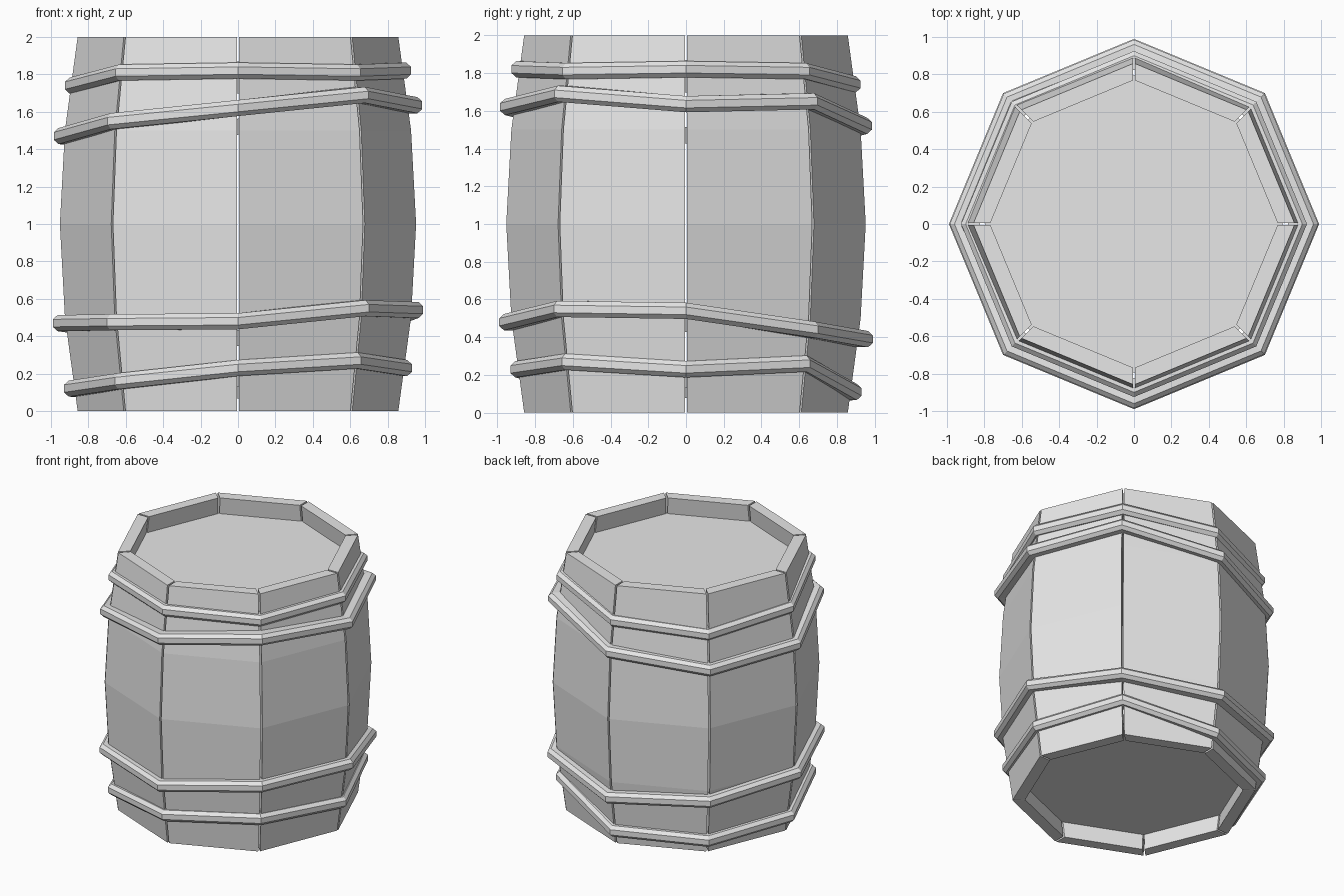
import bpy
import bmesh
from math import cos, sin, radians
from mathutils import Vector

cube = bpy.data.objects.get("Cube")
if cube:
    bpy.data.objects.remove(cube, do_unlink=True)

SIDES = 8
STEP = 360 / SIDES
GAP = 0.007

grey = bpy.data.materials.new("plain_grey")
grey.use_nodes = True
grey.diffuse_color = (0.8, 0.8, 0.8, 1)
grey.node_tree.nodes["Principled BSDF"].inputs["Base Color"].default_value = (0.8, 0.8, 0.8, 1)


def polar(radius, angle, z):
    a = radians(angle)
    return Vector((radius * cos(a), radius * sin(a), z))


def loft(name, rings, closed=False):
    """Skin a list of equal point loops; cap the ends or close the loop."""
    bm = bmesh.new()
    loops = [[bm.verts.new(p) for p in ring] for ring in rings]
    n = len(loops[0])
    pairs = list(zip(loops, loops[1:]))
    if closed:
        pairs.append((loops[-1], loops[0]))
    else:
        bm.faces.new(loops[0])
        bm.faces.new(loops[-1])
    for low, high in pairs:
        for i in range(n):
            j = (i + 1) % n
            bm.faces.new((low[i], low[j], high[j], high[i]))
    bmesh.ops.recalc_face_normals(bm, faces=bm.faces)
    mesh = bpy.data.meshes.new(name)
    bm.to_mesh(mesh)
    bm.free()
    mesh.materials.append(grey)
    obj = bpy.data.objects.new(name, mesh)
    bpy.context.collection.objects.link(obj)
    return obj


# Staves: flat bulging boards with narrow gaps between them
profile = [(0.86, 0), (0.928, 0.5), (0.955, 1), (0.928, 1.5), (0.86, 2)]
for k in range(SIDES):
    start, end = k * STEP, (k + 1) * STEP
    side = (polar(1, end, 0) - polar(1, start, 0)).normalized() * GAP
    rings = []
    for r, z in profile:
        inner = r - 0.09
        rings.append([polar(r, start, z) + side, polar(r, end, z) - side,
                      polar(inner, end, z) - side, polar(inner, start, z) + side])
    loft(f"stave_{k + 1}", rings)

# Recessed lid and base
for name, low, high in (("base", 0.13, 0.19), ("lid", 1.81, 1.87)):
    loft(name, [[polar(0.795, k * STEP, z) for k in range(SIDES)] for z in (low, high)])

# Crooked hoops: outer radius, then the height at each corner from +x round
section = [(0, -0.02), (0, 0.02), (-0.025, 0.043),
           (-0.1, 0.043), (-0.1, -0.043), (-0.025, -0.043)]
hoops = {
    "bottom_hoop": (0.93, (0.23, 0.26, 0.11, 0.1, 0.12, 0.16, 0.23, 0.27)),
    "lower_hoop": (0.99, (0.54, 0.44, 0.39, 0.43, 0.47, 0.475, 0.48, 0.55)),
    "upper_hoop": (0.985, (1.635, 1.65, 1.52, 1.45, 1.47, 1.55, 1.62, 1.69)),
    "top_hoop": (0.925, (1.82, 1.81, 1.74, 1.7, 1.74, 1.81, 1.82, 1.81)),
}
for name, (radius, heights) in hoops.items():
    loft(name, [[polar(radius + dr, k * STEP, z + dz) for dr, dz in section]
                for k, z in enumerate(heights)], closed=True)
